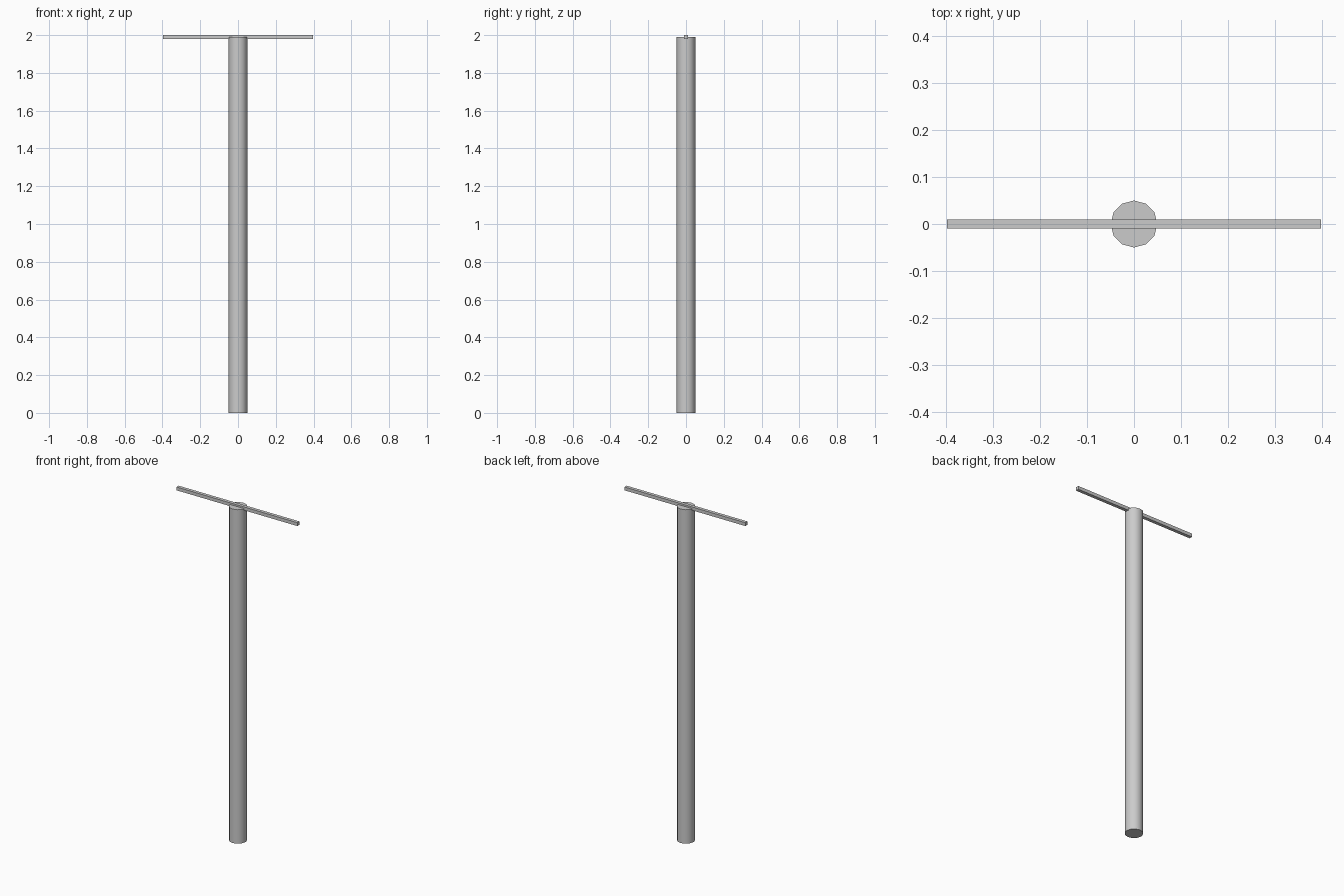
import bpy
import math

cube = bpy.data.objects.get("Cube")
if cube:
    bpy.data.objects.remove(cube, do_unlink=True)

HEIGHT = 1.99        # top of the pole, and centre line of the bar
RADIUS = 0.05
BAR_LENGTH = 0.796
BAR_SIZE = 0.02

# One plain grey for everything
grey = bpy.data.materials.new("plain grey")
grey.use_nodes = True
colour = (0.6, 0.6, 0.6, 1)
grey.diffuse_color = colour
grey.node_tree.nodes["Principled BSDF"].inputs["Base Color"].default_value = colour


def finish(name):
    obj = bpy.context.object
    obj.name = obj.data.name = name
    obj.data.materials.append(grey)
    return obj


# Upright twelve-sided pole with smooth sides and crisp caps
bpy.ops.mesh.primitive_cylinder_add(vertices=12, radius=RADIUS, depth=HEIGHT,
                                    location=(0, 0, HEIGHT / 2))
finish("pole")
bpy.ops.object.shade_smooth_by_angle(angle=math.radians(40))

# Thin square crossbar half sunk into the top of the pole
bpy.ops.mesh.primitive_cube_add(size=1, location=(0, 0, HEIGHT))
bar = finish("crossbar")
bar.scale = (BAR_LENGTH, BAR_SIZE, BAR_SIZE)
bpy.ops.object.transform_apply(location=False, rotation=False, scale=True)
